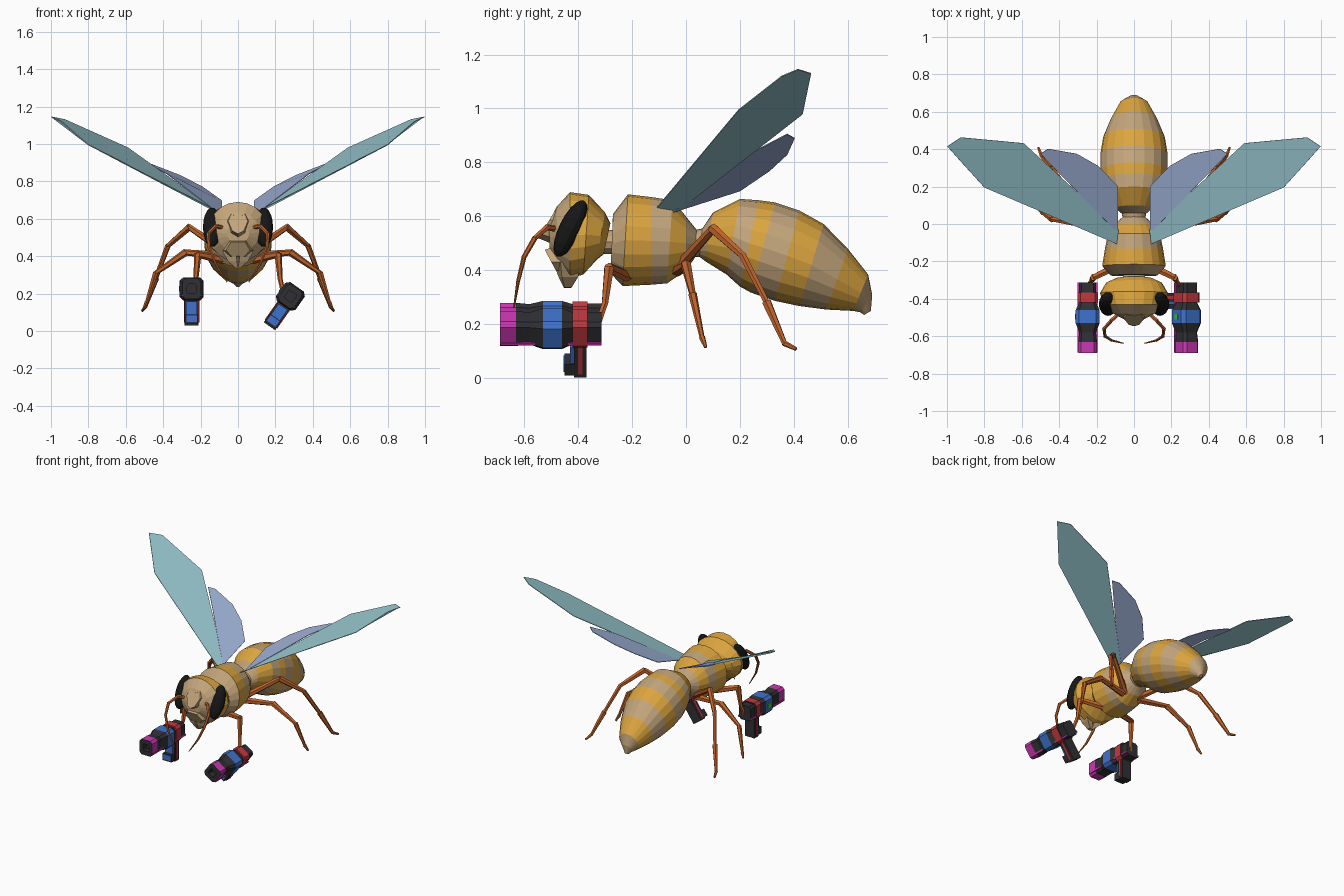
import bpy, bmesh
from math import sin, cos, pi, radians
from mathutils import Vector, Matrix

if "Cube" in bpy.data.objects:
    bpy.data.objects.remove(bpy.data.objects["Cube"])


def mat(name, r, g, b):
    m = bpy.data.materials.new(name)
    m.diffuse_color = (r, g, b, 1)
    m.use_nodes = True
    m.node_tree.nodes["Principled BSDF"].inputs["Base Color"].default_value = m.diffuse_color
    return m


TAN = mat("tan", .55, .38, .2)
AMBER = mat("amber", .72, .38, .05)
LEG = mat("rust", .55, .13, .025)
BLACK = mat("black", .008, .008, .008)
DARK = mat("gunmetal", .03, .03, .035)
MAGENTA = mat("magenta", .6, .04, .45)
BLUE = mat("blue", .05, .17, .62)
RED = mat("red", .55, .04, .05)
GREEN = mat("green", .05, .6, .05)
FORE = mat("forewing_teal", .3, .55, .6)
HIND = mat("hindwing_blue", .33, .42, .65)


def finish(name, bm, mats, xf=None):
    bmesh.ops.recalc_face_normals(bm, faces=bm.faces)
    if xf:
        bm.transform(xf)
    me = bpy.data.meshes.new(name)
    bm.to_mesh(me)
    bm.free()
    for m in mats:
        me.materials.append(m)
    ob = bpy.data.objects.new(name, me)
    bpy.context.collection.objects.link(ob)
    return ob


def loft(name, rings, colours, xf=None):
    """Skin consecutive point rings; one colour per segment."""
    bm = bmesh.new()
    mats = list(dict.fromkeys(colours))
    vs = [[bm.verts.new(p) for p in r] for r in rings]
    n = len(vs[0])
    for a, b, c in zip(vs, vs[1:], colours):
        for i in range(n):
            j = (i + 1) % n
            bm.faces.new((a[i], a[j], b[j], b[i])).material_index = mats.index(c)
    bm.faces.new(vs[0]).material_index = mats.index(colours[0])
    bm.faces.new(vs[-1]).material_index = mats.index(colours[-1])
    return finish(name, bm, mats, xf)


def body(name, spec, colours, n=20):
    """spec rows: top y, top z, bottom y, bottom z, half width."""
    rings = []
    for ty, tz, by, bz, w in spec:
        c, h = Vector((0, (ty + by) / 2, (tz + bz) / 2)), Vector((0, (ty - by) / 2, (tz - bz) / 2))
        rings.append([c + h * cos(2 * pi * i / n) + Vector((w * sin(2 * pi * i / n), 0, 0)) for i in range(n)])
    return loft(name, rings, colours)


def limb(name, pts, radii, side, sides=6):
    """Chain of tapered prisms; radii gives (start, end) per segment."""
    bm = bmesh.new()
    pts = [Vector((x * side, y, z)) for x, y, z in pts]
    for a, b, (r1, r2) in zip(pts, pts[1:], radii):
        d = b - a
        m = Matrix.Translation((a + b) / 2) @ d.to_track_quat('Z', 'Y').to_matrix().to_4x4()
        bmesh.ops.create_cone(bm, cap_ends=True, segments=sides, radius1=r1, radius2=r2,
                              depth=d.length + .008, matrix=m)
    return finish(name, bm, [LEG])


def box(name, c, s, m, xf):
    bm = bmesh.new()
    bmesh.ops.create_cube(bm, size=1, matrix=Matrix.Translation(c) @ Matrix.Diagonal((*s, 1)))
    return finish(name, bm, [m], xf)


def wing(name, pts, m, side):
    bm = bmesh.new()
    bm.faces.new([bm.verts.new((x * side, y, z)) for x, y, z in pts])
    ob = finish(name, bm, [m])
    s = ob.modifiers.new("thickness", 'SOLIDIFY')
    s.thickness, s.offset = .004, 0


# Striped body
body("thorax", [(-.272, .585, -.275, .42, .09), (-.27, .61, -.28, .39, .125), (-.215, .682, -.235, .342, .17),
                (-.13, .672, -.13, .347, .155), (-.05, .66, -.07, .352, .14), (0, .60, 0, .40, .105),
                (.04, .55, .035, .45, .06)],
     [TAN, TAN, AMBER, TAN, AMBER, TAN])
body("abdomen", [(.03, .55, .03, .45, .06), (.06, .555, .05, .45, .065), (.10, .615, .07, .435, .10),
                 (.20, .665, .15, .385, .155), (.27, .66, .20, .34, .173), (.33, .652, .24, .318, .18),
                 (.42, .622, .33, .287, .18), (.51, .572, .42, .268, .165), (.60, .48, .52, .255, .125),
                 (.675, .385, .62, .25, .075), (.69, .31, .645, .245, .035), (.685, .25, .66, .235, .012)],
     [TAN, TAN, AMBER, TAN, AMBER, TAN, AMBER, TAN, AMBER, TAN, TAN])
body("neck", [(-.33, .55, -.33, .46, .06), (-.25, .55, -.25, .46, .06)], [TAN], 12)
body("head", [(-.28, .575, -.305, .46, .10), (-.30, .615, -.33, .44, .15), (-.36, .68, -.38, .385, .182),
              (-.43, .69, -.43, .37, .16), (-.48, .635, -.475, .42, .115), (-.508, .575, -.505, .47, .06)],
     [AMBER, AMBER, AMBER, TAN, TAN])


def plate(name, outline, y0, y1, lean, shrink):
    """Raised face plate: outline in x, z, leaning with height."""
    cz = sum(z for _, z in outline) / len(outline)
    back = [(x, y0 + lean * (z - cz), z) for x, z in outline]
    front = [(x * shrink, y1 + lean * (z - cz), cz + (z - cz) * shrink) for x, z in outline]
    loft(name, [back, front], [TAN])


# Face
plate("brow", [(0, .62), (.05, .64), (.07, .59), (.04, .52), (0, .50), (-.04, .52), (-.07, .59), (-.05, .64)],
      -.465, -.512, .45, .75)
plate("lower_face", [(.05, .49), (.085, .43), (.05, .39), (-.05, .39), (-.085, .43), (-.05, .49)],
      -.455, -.502, -.4, .75)

for side, tag in ((1, "right"), (-1, "left")):
    # Jaw
    loft(tag + "_jaw", [[(side * x, y, z) for x, y, z in r] for r in (
        [(.01, -.485, .41), (.085, -.465, .43), (.085, -.39, .43), (.01, -.40, .41)],
        [(.005, -.47, .37), (.055, -.46, .375), (.055, -.40, .375), (.005, -.41, .37)],
        [(.0, -.452, .335), (.015, -.45, .337), (.015, -.425, .337), (.0, -.425, .335)])], [TAN, TAN])

    # Eye
    bm = bmesh.new()
    bmesh.ops.create_uvsphere(bm, u_segments=14, v_segments=10, radius=1, matrix=(
        Matrix.Translation((side * .138, -.428, .555)) @ Matrix.Rotation(radians(-26), 4, 'X')
        @ Matrix.Diagonal((.05, .042, .115, 1))))
    finish(tag + "_eye", bm, [BLACK])

    # Antenna
    limb(tag + "_antenna", [(.06, -.46, .55), (.12, -.515, .56), (.16, -.56, .52), (.155, -.60, .45),
                            (.12, -.622, .36), (.06, -.637, .265)],
         [(.011, .011), (.011, .010), (.010, .009), (.009, .007), (.007, .003)], side)

    # Legs
    limb(tag + "_front_leg", [(.08, -.22, .38), (.215, -.285, .41), (.225, -.30, .28), (.245, -.33, .19)],
         [(.022, .018), (.02, .013), (.013, .012)], side)
    limb(tag + "_middle_leg", [(.07, -.03, .40), (.28, 0, .42), (.44, .025, .31), (.49, .06, .15), (.505, .072, .118)],
         [(.023, .016), (.02, .012), (.016, .009), (.012, .006)], side)
    limb(tag + "_hind_leg", [(.05, -.03, .41), (.26, .10, .555), (.375, .21, .455), (.44, .30, .28),
                             (.495, .365, .13), (.51, .405, .11)],
         [(.022, .016), (.02, .014), (.015, .012), (.018, .010), (.011, .007)], side)

    # Wings
    wing(tag + "_forewing", [(.085, -.11, .63), (.80, .195, .995), (.945, .355, 1.12), (.998, .415, 1.145),
                             (.925, .463, 1.13), (.59, .432, .98), (.085, -.03, .62)], FORE, side)
    wing(tag + "_hindwing", [(.085, -.05, .615), (.38, .25, .84), (.50, .375, .905), (.46, .402, .89),
                             (.305, .375, .83), (.19, .31, .77), (.085, .2, .695)], HIND, side)

    # Blaster, rolled outward on the right
    xf = (Matrix.Translation((.28, 0, .185)) @ Matrix.Rotation(radians(35), 4, 'Y') if side > 0
          else Matrix.Translation((-.248, 0, .225)))

    def sect(y, w, h, c=.3):
        k = 1 - c
        return [(x * w, y, z * h) for x, z in ((1, k), (k, 1), (-k, 1), (-1, k), (-1, -k), (-k, -1), (k, -1), (1, -k))]

    p = tag + "_blaster_"
    loft(p + "body", [sect(*r) for r in (
        (-.65, .025, .025), (-.69, .025, .025), (-.69, .05, .055), (-.63, .05, .055), (-.58, .045, .05),
        (-.53, .064, .062), (-.46, .064, .062), (-.42, .045, .05), (-.42, .055, .06), (-.365, .055, .06),
        (-.365, .045, .052), (-.313, .045, .052))],
        [DARK, DARK, MAGENTA, DARK, DARK, BLUE, DARK, RED, RED, DARK, DARK], xf)
    for s in (1, -1):
        box(p + "trim", (s * .046, -.50, -.035), (.014, .372, .012), MAGENTA, xf)
        box(p + "grip_stripe", (s * .035, -.392, -.105), (.012, .016, .15), RED, xf)
    box(p + "grip", (0, -.392, -.11), (.074, .045, .17), DARK, xf)
    box(p + "grip_foot", (0, -.425, -.163), (.07, .05, .05), DARK, xf)
    box(p + "grip_front", (0, -.42, -.108), (.058, .02, .08), BLUE, xf)
    box(p + "foot_front", (0, -.45, -.16), (.056, .008, .036), BLUE, xf)
    box(p + "light", (-.062, -.495, 0), (.012, .03, .03), GREEN, xf)
